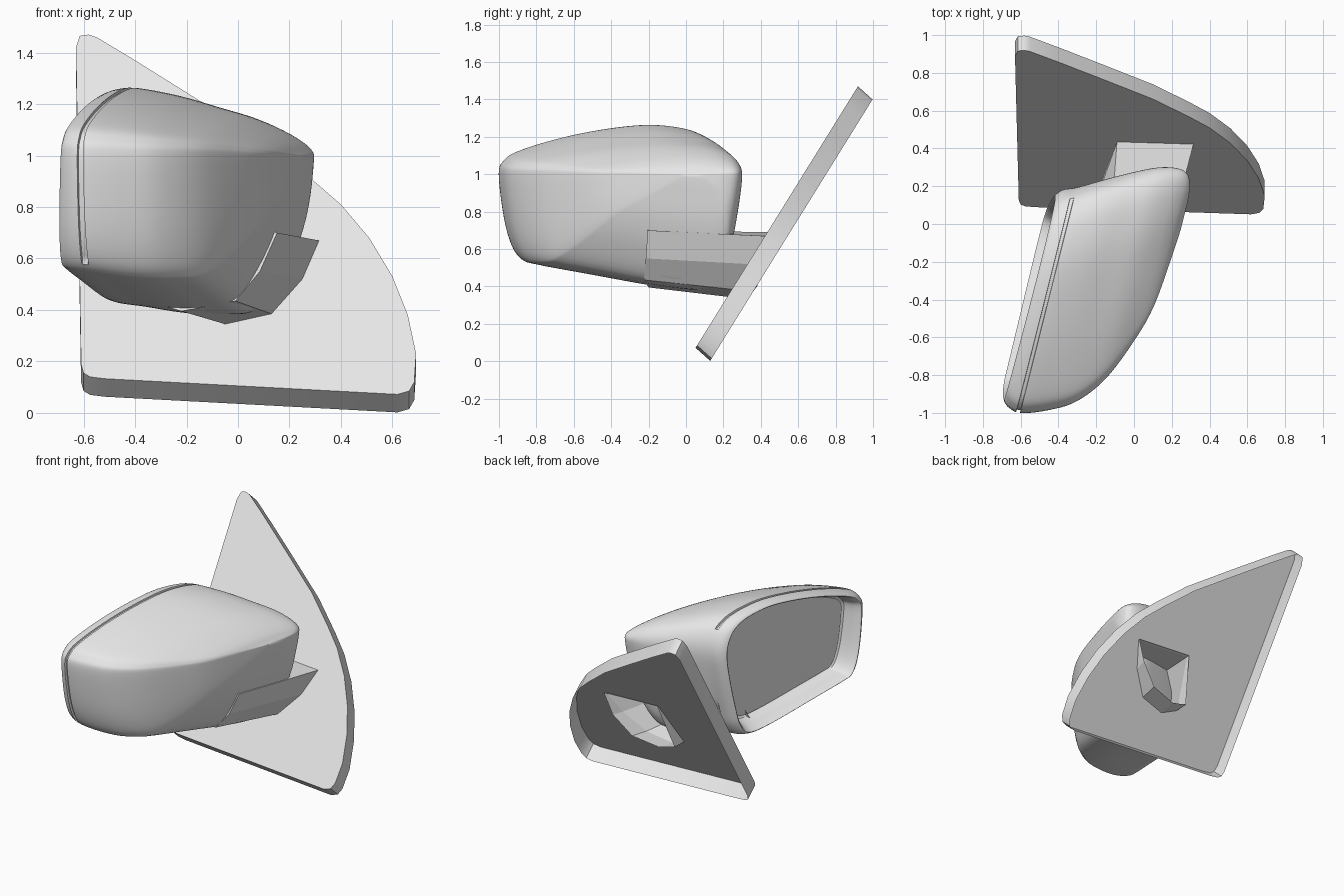
import bpy
import bmesh
from mathutils import Vector

cube = bpy.data.objects.get("Cube")
if cube:
    bpy.data.objects.remove(cube, do_unlink=True)

GREY = (0.8, 0.8, 0.8, 1.0)
grey = bpy.data.materials.new("plain grey")
grey.use_nodes = True
grey.diffuse_color = GREY
grey.node_tree.nodes["Principled BSDF"].inputs["Base Color"].default_value = GREY


def finish(name, bm, smooth=False):
    bmesh.ops.recalc_face_normals(bm, faces=bm.faces[:])
    mesh = bpy.data.meshes.new(name)
    bm.to_mesh(mesh)
    bm.free()
    mesh.materials.append(grey)
    obj = bpy.data.objects.new(name, mesh)
    bpy.context.collection.objects.link(obj)
    if smooth:
        bpy.ops.object.select_all(action='DESELECT')
        obj.select_set(True)
        bpy.context.view_layer.objects.active = obj
        bpy.ops.object.shade_smooth_by_angle(angle=0.7)
    return obj


def spline(rows, t, closed=False):
    """Smooth value at parameter t through a list of equal-length rows."""
    n = len(rows)
    i = int(t) if closed else min(int(t), n - 2)
    f = t - i

    def row(k):
        return rows[k % n] if closed else rows[max(0, min(n - 1, k))]

    a, b, c, d = (Vector(row(i + k)) for k in (-1, 0, 1, 2))
    return b + 0.5 * f * (c - a + f * (2 * a - 5 * b + 4 * c - d + f * (3 * (b - c) + d - a)))


def loft(bm, loops, cap_start=False, cap_end=False):
    rings = [[bm.verts.new(p) for p in loop] for loop in loops]
    for r0, r1 in zip(rings, rings[1:]):
        for k in range(len(r0)):
            j = (k + 1) % len(r0)
            bm.faces.new((r0[k], r0[j], r1[j], r1[k]))
    if cap_start:
        bm.faces.new(rings[0][::-1])
    if cap_end:
        bm.faces.new(rings[-1])


# Outline of the mirror opening: fraction from outer to inner end, height
OUTLINE = [(0, 1.0), (.02, 1.07), (.08, 1.12), (.25, 1.185), (.45, 1.235),
           (.65, 1.262), (.8, 1.25), (.9, 1.215), (.965, 1.15), (1, 1.03),
           (.988, .85), (.95, .6), (.92, .47), (.86, .395), (.7, .4),
           (.35, .475), (.15, .52), (.09, .545), (.05, .63), (.02, .78)]
STEPS = 5
outline = [spline(OUTLINE, k / STEPS, True) for k in range(len(OUTLINE) * STEPS)]

# Shell rows: depth, outer end, inner end, upper height factor, lower height factor
SHELL = [(0, -1.135, 0, .95, .92), (.03, -1.16, .03, .985, .94), (.1, -1.172, .06, 1, .96),
         (.24, -1.12, .14, .89, 1), (.37, -1.04, .21, .73, 1.01),
         (.49, -.887, .265, .57, .97), (.587, -.657, .285, .37, .71),
         (.645, -.448, .27, .2, .43), (.675, -.15, .21, .06, .15),
         (.684, -.02, .12, .01, .03)]
RIDGE = 1.0


def section(t, depth=None, scale=1.0, groove=False):
    """One ring of the housing, in a plane parallel to the mirror glass."""
    w, outer, inner, up, down = spline(SHELL, t)
    if depth is not None:
        w = depth
    lean = .05 * max(0, 1 - w / .1)
    ring = []
    for s, z in outline:
        k = scale
        if groove and z > .56 and s < .95:
            k = .976
        z = RIDGE + (z - RIDGE) * (up if z > RIDGE else down)
        s = .5 + (s - .5) * k
        z = .84 + (z - .84) * k
        u = outer + (inner - outer) * s
        d = w - lean * (RIDGE - z)
        ring.append((-.41 + .243 * u + .97 * d, .16 + .97 * u - .243 * d, z))
    return ring


# Housing: recessed bezel, rounded lip, seam groove and domed shell
bezel = [(.12, .87), (.11, .9), (.05, .93), (.004, .96), (-.006, .98)]
rings = [section(0, d, k) for d, k in bezel]
rings += [section(t) for t in (0, .4, .8, 1.2, 1.5, 1.7)]
rings += [section(t, groove=True) for t in (1.72, 1.93)]
rings += [section(t) for t in (1.95, 2.05)]
rings += [section(2 + k / 5) for k in range(1, 36)]
bm = bmesh.new()
loft(bm, rings, cap_start=True, cap_end=True)
finish("mirror_housing", bm, smooth=True)

# Mirror glass: flat pane sitting just proud of the recess floor
bm = bmesh.new()
loft(bm, [section(0, d, .865) for d in (.118, .11)], cap_start=True, cap_end=True)
finish("mirror_glass", bm)


# Mounting plate: leaning tray, open behind, with an opening for the arm
def on_plate(x, z):
    return Vector((x, .05 + (z - .07) * .621, z))


PLATE = [(-.615, 1.465), (-.63, 1.42), (-.61, .19), (-.6, .155), (-.575, .14),
         (-.52, .133), (.62, .072), (.665, .085), (.685, .12), (.692, .23),
         (.66, .38), (.6, .53), (.51, .68), (.4, .81), (.29, .905), (.1, 1.055),
         (-.16, 1.22), (-.4, 1.37), (-.55, 1.46), (-.58, 1.47)]
OPENING = [(-.09, .69), (.315, .67), (.25, .52), (.13, .385), (-.05, .345), (-.16, .39)]
RIM = Vector((0, .078, -.07))

bm = bmesh.new()
edges = []
for loop in (PLATE, OPENING):
    front = [bm.verts.new(on_plate(*p)) for p in loop]
    edges += [bm.edges.new((v, front[(k + 1) % len(front)])) for k, v in enumerate(front)]
bmesh.ops.triangle_fill(bm, edges=edges, use_beauty=True, normal=(0, -.848, .53))
outer_loop = [on_plate(*p) for p in PLATE]
loft(bm, [outer_loop, [p + RIM for p in outer_loop]])
bmesh.ops.remove_doubles(bm, verts=bm.verts[:], dist=.0005)
finish("mounting_plate", bm, smooth=True)

# Arm: faceted hollow tube from inside the housing, through the plate opening
ROOT = [(-.13, -.1, .7), (.152, -.205, .7), (.085, -.215, .55), (-.01, -.225, .435),
        (-.22, -.2, .395), (-.3, -.15, .44)]
END = [(-.095, .45, .695), (.32, .437, .672), (.265, .42, .53), (.145, .38, .4),
       (-.04, .35, .36), (-.155, .345, .39)]
bm = bmesh.new()
buried = [(x - .1, y + .02, z + .03) for x, y, z in ROOT]
loft(bm, [buried, ROOT, [on_plate(*p) for p in OPENING], END], cap_start=True)
finish("support_arm", bm)
